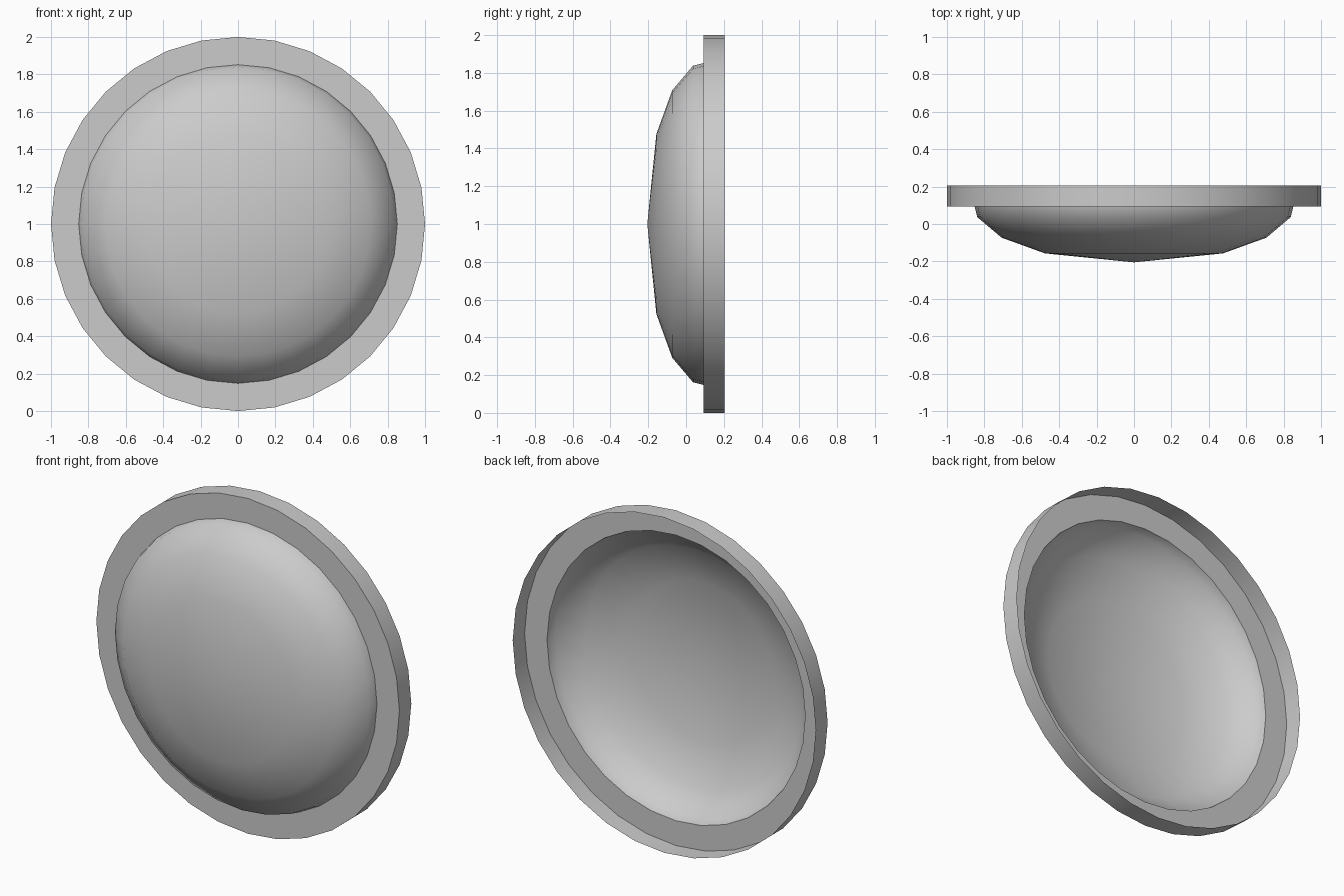
import bpy, bmesh, math

if "Cube" in bpy.data.objects:
    bpy.data.objects.remove(bpy.data.objects["Cube"])

SIDES = 32
CENTRE_Z = 1.0


def lathe(bm, profile):
    """Spin (radius, y) points around the y axis; radius 0 makes a pole."""
    rings = []
    for r, y in profile:
        if r == 0:
            rings.append([bm.verts.new((0, y, CENTRE_Z))] * SIDES)
        else:
            rings.append([bm.verts.new((r * math.sin(2 * math.pi * i / SIDES), y,
                                        CENTRE_Z + r * math.cos(2 * math.pi * i / SIDES)))
                          for i in range(SIDES)])
    for a, b in zip(rings, rings[1:]):
        for i in range(SIDES):
            j = (i + 1) % SIDES
            bm.faces.new(list(dict.fromkeys((a[i], a[j], b[j], b[i]))))


# Domed cap, open at the back: outer wall, flat front flange, bulging dome
profile = [(1.0, 0.205), (1.0, 0.093), (0.852, 0.093), (0.838, 0.037),
           (0.708, -0.073), (0.476, -0.157), (0, -0.205)]
bm = bmesh.new()
lathe(bm, profile)
bmesh.ops.recalc_face_normals(bm, faces=bm.faces)
bm.faces.ensure_lookup_table()
# The dome's last face must look forward
if bm.faces[-1].normal.y > 0:
    bmesh.ops.reverse_faces(bm, faces=bm.faces)
mesh = bpy.data.meshes.new("domed_cap")
bm.to_mesh(mesh)
bm.free()
cap = bpy.data.objects.new("domed_cap", mesh)
bpy.context.collection.objects.link(cap)

# Smooth dome and wall, crisp flange edges
bpy.context.view_layer.objects.active = cap
cap.select_set(True)
bpy.ops.object.shade_smooth_by_angle(angle=math.radians(50))
